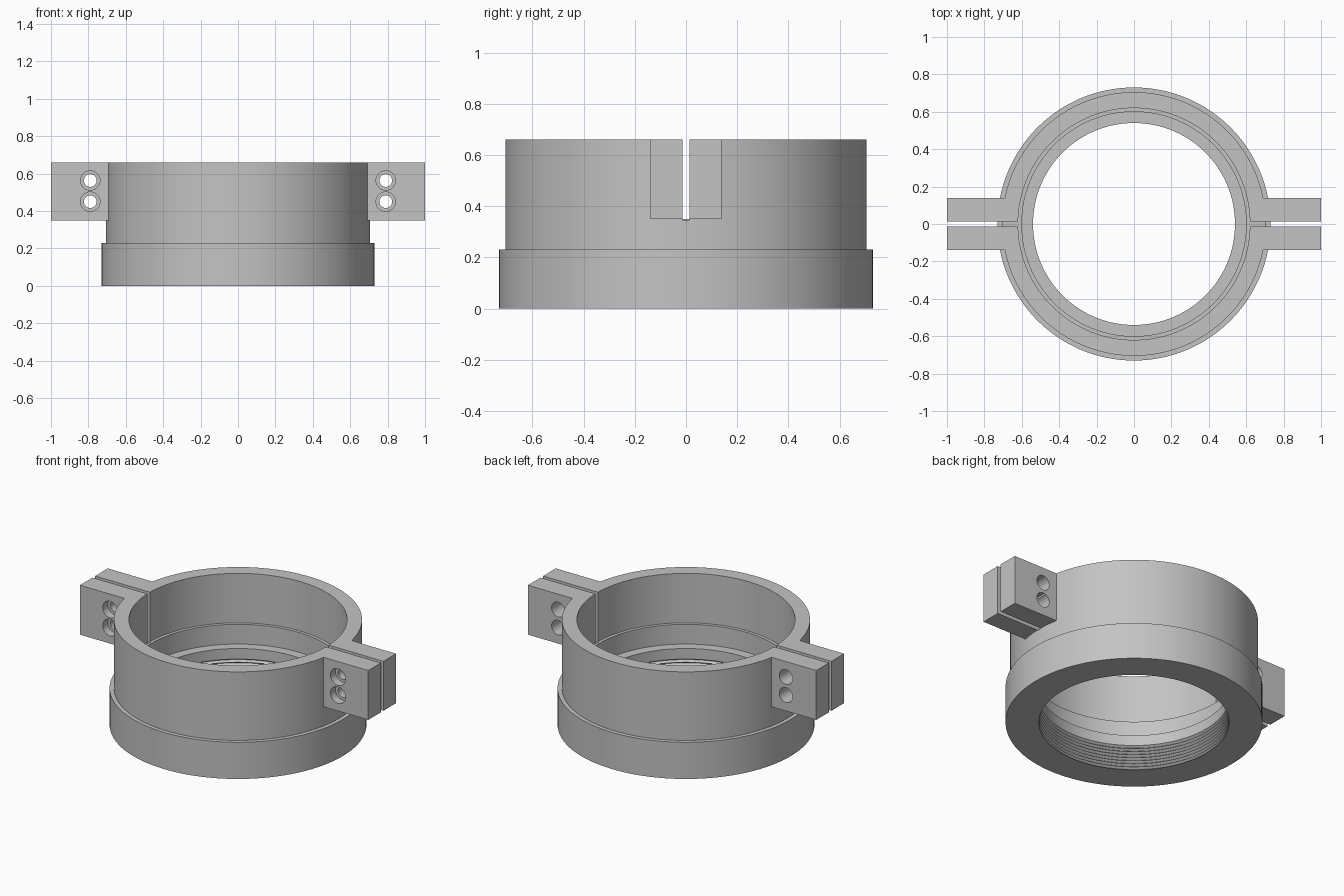
import bpy, bmesh, math
from mathutils import Matrix

cube = bpy.data.objects.get("Cube")
if cube:
    bpy.data.objects.remove(cube, do_unlink=True)

grey = bpy.data.materials.new("plain grey")
grey.use_nodes = True
colour = (0.55, 0.55, 0.55, 1)
grey.diffuse_color = colour
grey.node_tree.nodes["Principled BSDF"].inputs["Base Color"].default_value = colour


def make_object(name, bm):
    bmesh.ops.recalc_face_normals(bm, faces=bm.faces)
    mesh = bpy.data.meshes.new(name)
    bm.to_mesh(mesh)
    bm.free()
    mesh.materials.append(grey)
    obj = bpy.data.objects.new(name, mesh)
    bpy.context.collection.objects.link(obj)
    return obj


def lathe(name, profile, steps=128):
    """Revolve a closed (radius, z) outline around the z axis."""
    bm = bmesh.new()
    verts = [bm.verts.new((r, 0, z)) for r, z in profile]
    edges = [bm.edges.new((verts[i - 1], verts[i])) for i in range(len(verts))]
    bmesh.ops.spin(bm, geom=verts + edges, axis=(0, 0, 1), cent=(0, 0, 0),
                   angle=math.tau, steps=steps, use_duplicate=False)
    bmesh.ops.remove_doubles(bm, verts=bm.verts, dist=1e-5)
    return make_object(name, bm)


def box(name, low, high):
    bm = bmesh.new()
    bmesh.ops.create_cube(bm, size=1)
    for v in bm.verts:
        v.co = [h if c > 0 else l for c, l, h in zip(v.co, low, high)]
    return make_object(name, bm)


def drill(name, x, z, radius, y0, y1):
    """Cylinder along y, used as a cutter."""
    bm = bmesh.new()
    place = Matrix.Translation((x, (y0 + y1) / 2, z)) @ Matrix.Rotation(math.pi / 2, 4, "X")
    bmesh.ops.create_cone(bm, cap_ends=True, segments=32, radius1=radius,
                          radius2=radius, depth=y1 - y0, matrix=place)
    return make_object(name, bm)


def combine(target, tool, operation):
    mod = target.modifiers.new("join", "BOOLEAN")
    mod.operation, mod.solver, mod.object = operation, "EXACT", tool
    bpy.context.view_layer.objects.active = target
    bpy.ops.object.modifier_apply(modifier=mod.name)
    bpy.data.objects.remove(tool, do_unlink=True)


# Stepped collar with a ribbed thread inside the base
BORE, PITCH, RIBS = 0.54, 0.02, 8
outline = [(0.73, 0), (0.73, 0.23), (0.705, 0.23), (0.705, 0.66),
           (0.62, 0.66), (0.62, 0.35), (0.60, 0.35), (0.60, 0.226), (BORE, 0.226)]
for i in reversed(range(RIBS)):
    outline += [(BORE, (i + 1) * PITCH), (BORE + 0.014, (i + 0.5) * PITCH)]
outline.append((BORE, 0))
collar = lathe("clamp_collar", outline)

# Paired ears on both sides, then the slit between them
EAR_BOTTOM, TOP, GAP = 0.35, 0.66, 0.013
for side in (-1, 1):
    x0, x1 = sorted((side * 0.66, side))
    combine(collar, box("ear", (x0, -0.138, EAR_BOTTOM), (x1, 0.138, TOP)), "UNION")
for side in (-1, 1):
    x0, x1 = sorted((side * 0.612, side * 1.1))
    combine(collar, box("slit", (x0, -GAP, EAR_BOTTOM - 0.004), (x1, GAP, 0.8)), "DIFFERENCE")

# Bolt holes: narrow through hole, front counterbore, wider rear hole
for x in (-0.79, 0.79):
    for z in (0.45, 0.563):
        for radius, y0, y1 in ((0.034, -0.3, 0.05), (0.052, -0.3, -0.088), (0.046, 0, 0.3)):
            combine(collar, drill("bolt_hole", x, z, radius, y0, y1), "DIFFERENCE")

bpy.ops.object.select_all(action="DESELECT")
collar.select_set(True)
bpy.context.view_layer.objects.active = collar
bpy.ops.object.shade_smooth_by_angle(angle=math.radians(30))
